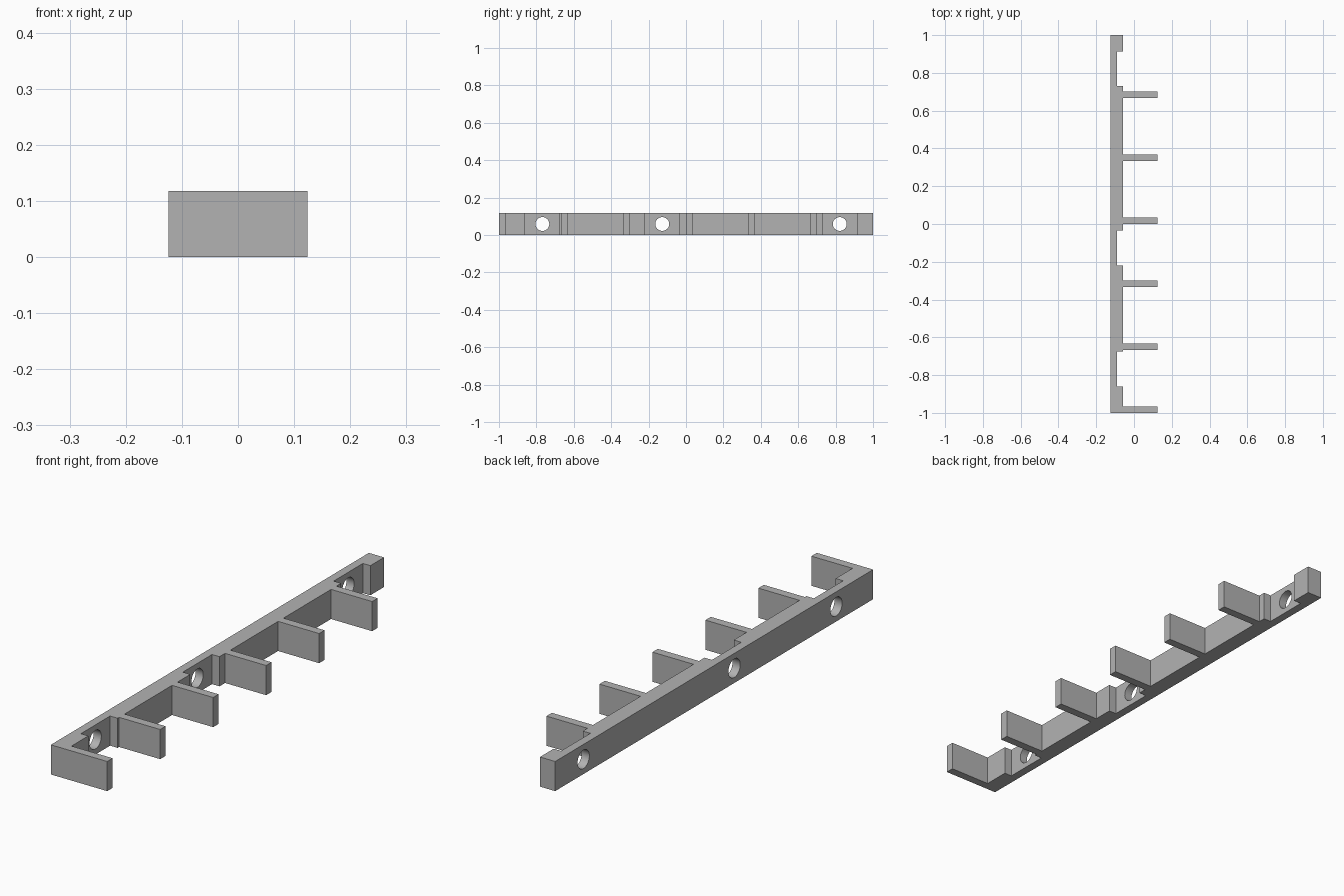
import bpy
import bmesh
import math
from mathutils import Matrix

cube = bpy.data.objects.get("Cube")
if cube:
    bpy.data.objects.remove(cube, do_unlink=True)

HEIGHT = 0.118
BACK, RECESS, FACE, TIP = -0.124, -0.09, -0.057, 0.124
TOOTH_WIDTH = 0.034
HOLE_RADIUS = 0.037
HOLES = (-0.768, -0.127, 0.822)
RECESS_HALF = 0.092

grey = bpy.data.materials.new("plain grey")
grey.use_nodes = True
colour = (0.45, 0.45, 0.45, 1)
grey.diffuse_color = colour
grey.node_tree.nodes["Principled BSDF"].inputs["Base Color"].default_value = colour


def make_object(name, bm):
    bmesh.ops.recalc_face_normals(bm, faces=bm.faces)
    mesh = bpy.data.meshes.new(name)
    bm.to_mesh(mesh)
    bm.free()
    mesh.materials.append(grey)
    obj = bpy.data.objects.new(name, mesh)
    bpy.context.collection.objects.link(obj)
    return obj


# Outline: steps out for each tooth and in for each screw recess
steps = [(-1 + i / 3, -1 + i / 3 + TOOTH_WIDTH, TIP) for i in range(6)]
steps += [(y - RECESS_HALF, y + RECESS_HALF, RECESS) for y in HOLES]
outline = [(BACK, -1)]
for start, end, x in sorted(steps):
    if start > -1:
        outline.append((FACE, start))
    outline += [(x, start), (x, end), (FACE, end)]
outline += [(FACE, 1), (BACK, 1)]

# Toothed rail, extruded upwards
bm = bmesh.new()
base = bm.faces.new([bm.verts.new((x, y, 0)) for x, y in outline])
top = bmesh.ops.extrude_face_region(bm, geom=[base])["geom"]
bmesh.ops.translate(bm, vec=(0, 0, HEIGHT),
                    verts=[v for v in top if isinstance(v, bmesh.types.BMVert)])
rail = make_object("toothed_rail", bm)

# Screw holes through the recesses
bm = bmesh.new()
for y in HOLES:
    placement = Matrix.Translation((BACK, y, HEIGHT / 2)) @ Matrix.Rotation(math.pi / 2, 4, "Y")
    bmesh.ops.create_cone(bm, cap_ends=True, segments=48, radius1=HOLE_RADIUS,
                          radius2=HOLE_RADIUS, depth=0.15, matrix=placement)
cutter = make_object("screw_hole_cutter", bm)
cutter.hide_render = True
cutter.hide_viewport = True

cut = rail.modifiers.new("screw holes", "BOOLEAN")
cut.object = cutter
cut.operation = "DIFFERENCE"
cut.solver = "EXACT"

# Smooth hole walls, crisp edges elsewhere
bpy.context.view_layer.objects.active = rail
rail.select_set(True)
bpy.ops.object.modifier_apply(modifier=cut.name)
bpy.ops.object.shade_smooth_by_angle(angle=math.radians(30))
